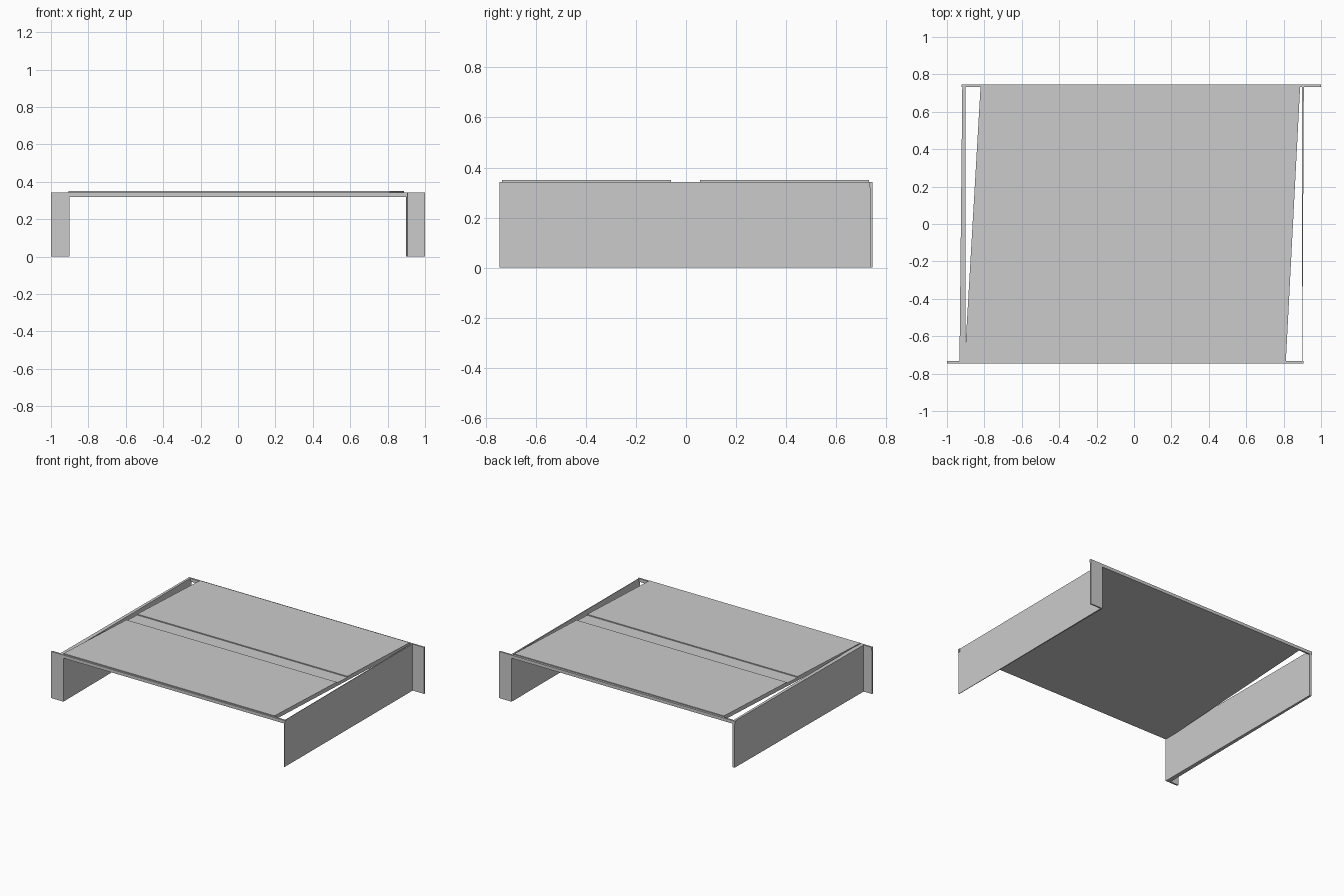
import bpy, bmesh

if "Cube" in bpy.data.objects:
    bpy.data.objects.remove(bpy.data.objects["Cube"])

TOP, UNDER = 0.343, 0.32


def prism(name, footprint, z0, z1):
    """Extrude a counter-clockwise xy outline from z0 to z1."""
    bm = bmesh.new()
    face = bm.faces.new([bm.verts.new((x, y, z0)) for x, y in footprint])
    up = bmesh.ops.extrude_face_region(bm, geom=[face])["geom"]
    verts = [g for g in up if isinstance(g, bmesh.types.BMVert)]
    bmesh.ops.translate(bm, verts=verts, vec=(0, 0, z1 - z0))
    bmesh.ops.recalc_face_normals(bm, faces=bm.faces)
    mesh = bpy.data.meshes.new(name)
    bm.to_mesh(mesh)
    bm.free()
    obj = bpy.data.objects.new(name, mesh)
    bpy.context.collection.objects.link(obj)
    return obj


def rect(x0, x1, y0, y1):
    return [(x0, y0), (x1, y0), (x1, y1), (x0, y1)]


def slanted(y0, y1):
    """Slice of the skewed top between two y positions."""
    left = lambda y: -0.863 + 0.058 * y
    right = lambda y: 0.85 + 0.052 * y
    return [(left(y0), y0), (right(y0), y0), (right(y1), y1), (left(y1), y1)]


# skewed top with two raised leaves and a channel between them
prism("top_plate", slanted(-0.74, 0.74), UNDER, TOP)
prism("front_leaf", slanted(-0.735, -0.06), TOP, 0.35)
prism("back_leaf", slanted(0.055, 0.73), TOP, 0.35)

# rails across the front and back
prism("front_rail", rect(-1, 0.905, -0.745, -0.732), UNDER, TOP)
prism("back_rail", rect(-0.922, 1, 0.733, 0.745), UNDER, TOP)

# flanges turned outward at opposite corners
prism("front_flange", rect(-1, -0.9, -0.745, -0.733), 0, UNDER)
prism("back_flange", rect(0.9, 1, 0.735, 0.745), 0, UNDER)

# tapered side panels
prism("left_panel", [(-0.933, -0.733), (-0.9, -0.733), (-0.902, 0.745), (-0.918, 0.745)], 0, TOP)
prism("right_panel", [(0.897, -0.745), (0.9, -0.745), (0.908, 0.735), (0.898, 0.735)], 0, TOP)
